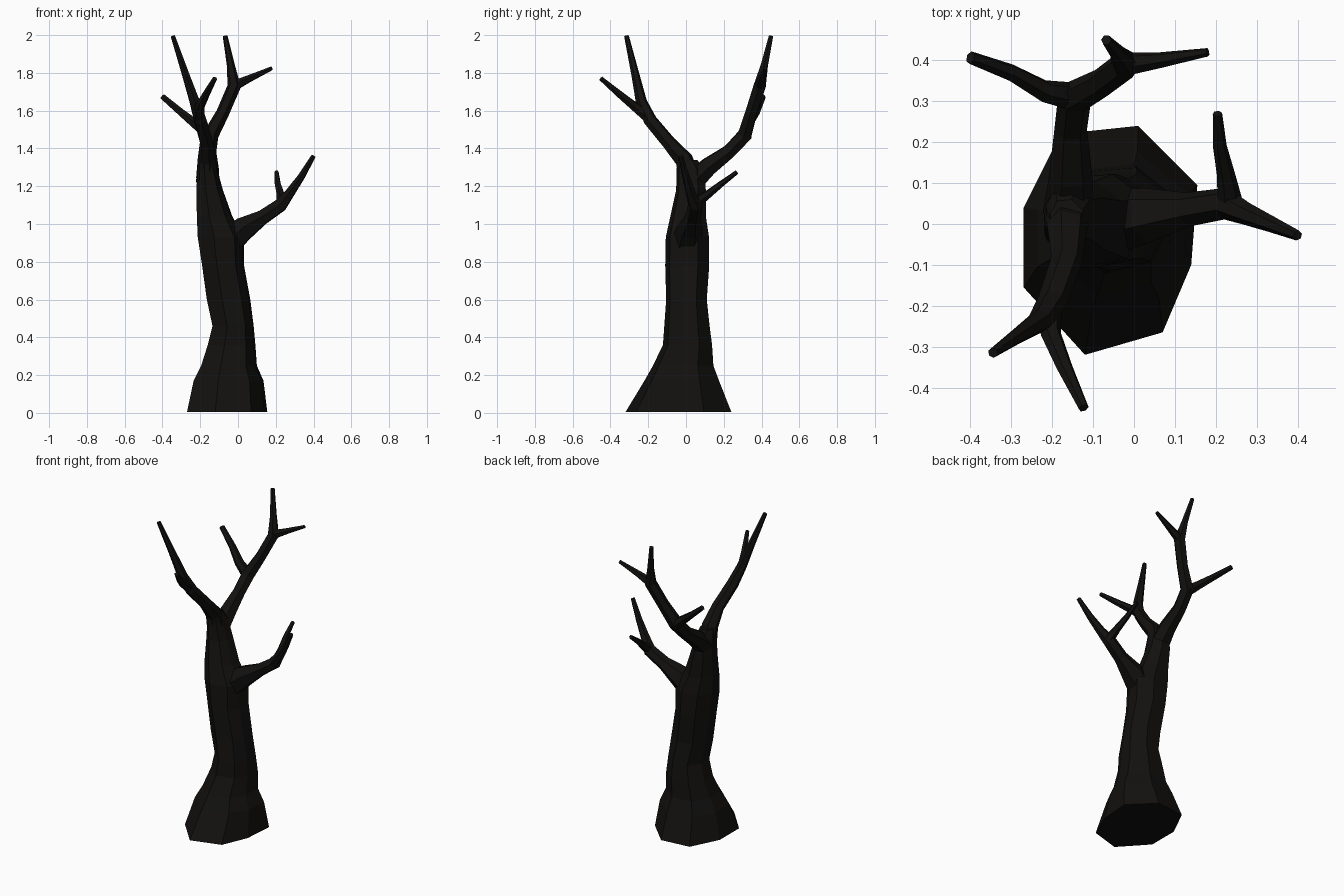
import bpy, bmesh, math
from mathutils import Vector

bark = bpy.data.materials.new("dark_bark")
bark.diffuse_color = (0.006, 0.0055, 0.005, 1)


def loft(name, rings):
    """Closed, flat-faced object skinned over a list of rings."""
    bm = bmesh.new()
    vs = [[bm.verts.new(p) for p in ring] for ring in rings]
    n = len(vs[0])
    for a, b in zip(vs, vs[1:]):
        for i in range(n):
            j = (i + 1) % n
            bm.faces.new((a[i], a[j], b[j], b[i]))
    bm.faces.new(vs[0][::-1])
    bm.faces.new(vs[-1])
    bmesh.ops.recalc_face_normals(bm, faces=bm.faces)
    me = bpy.data.meshes.new(name)
    bm.to_mesh(me)
    bm.free()
    me.materials.append(bark)
    ob = bpy.data.objects.new(name, me)
    bpy.context.collection.objects.link(ob)
    return ob


def limb(name, path, sides=6):
    """Tapering tube along (x, y, z, radius) points."""
    pts = [Vector(p[:3]) for p in path]
    rings, side = [], None
    for i, p in enumerate(pts):
        t = (pts[min(i + 1, len(pts) - 1)] - pts[max(i - 1, 0)]).normalized()
        if side is None:
            side = t.orthogonal()
        side = (side - t * side.dot(t)).normalized()
        up = t.cross(side)
        r = path[i][3] * 1.06
        rings.append([p + r * (side * math.cos(a) + up * math.sin(a))
                      for a in (2 * math.pi * k / sides for k in range(sides))])
    return loft(name, rings)


# Trunk: eight-sided root outline, fitted to (z, x min, x max, y min, y max)
outline = [(0.01, 0.24), (0.155, 0.095), (0.14, -0.10), (0.07, -0.265),
           (-0.12, -0.32), (-0.27, -0.155), (-0.27, 0.04), (-0.18, 0.22)]
unit = [((x + 0.0575) / 0.2125, (y + 0.04) / 0.28) for x, y in outline]
levels = [(0.005, -0.27, 0.155, -0.32, 0.24), (0.17, -0.235, 0.135, -0.22, 0.175),
          (0.25, -0.195, 0.10, -0.175, 0.145), (0.36, -0.16, 0.092, -0.122, 0.138),
          (0.46, -0.135, 0.083, -0.115, 0.125), (0.6, -0.165, 0.065, -0.105, 0.11),
          (0.78, -0.19, 0.032, -0.11, 0.123), (0.93, -0.213, 0.03, -0.107, 0.122),
          (1.04, -0.218, -0.03, -0.083, 0.105), (1.18, -0.22, -0.08, -0.052, 0.105),
          (1.29, -0.215, -0.11, -0.05, 0.095), (1.34, -0.205, -0.125, -0.045, 0.06)]
trunk = loft("tree_trunk", [
    [((x0 + x1) / 2 + u * (x1 - x0) / 2, (y0 + y1) / 2 + v * (y1 - y0) / 2, z)
     for u, v in unit] for z, x0, x1, y0, y1 in levels])

limbs = [
    # Front limb and its twig
    limb("front_limb", [(-0.165, 0.02, 1.24, .055), (-0.165, -0.01, 1.34, .047),
                        (-0.165, -0.09, 1.43, .036), (-0.20, -0.19, 1.55, .034),
                        (-0.23, -0.237, 1.65, .028), (-0.28, -0.27, 1.8, .02),
                        (-0.345, -0.315, 1.995, .012)]),
    limb("front_twig", [(-0.205, -0.2, 1.56, .026), (-0.203, -0.27, 1.62, .024),
                        (-0.17, -0.35, 1.685, .019), (-0.123, -0.45, 1.77, .012)]),
    # Back limb and its two twigs
    limb("back_limb", [(-0.16, 0.03, 1.22, .06), (-0.155, 0.12, 1.305, .05),
                       (-0.155, 0.23, 1.385, .038), (-0.145, 0.31, 1.47, .04),
                       (-0.08, 0.345, 1.59, .033), (-0.02, 0.39, 1.73, .034),
                       (-0.038, 0.415, 1.84, .02), (-0.068, 0.45, 1.995, .012)]),
    limb("back_left_twig", [(-0.14, 0.31, 1.46, .034), (-0.22, 0.325, 1.525, .026),
                            (-0.3, 0.37, 1.59, .02), (-0.4, 0.407, 1.675, .015)]),
    limb("back_right_twig", [(-0.025, 0.39, 1.73, .028), (0.06, 0.4, 1.77, .019),
                             (0.18, 0.42, 1.825, .01)]),
    # Right limb and its twig
    limb("right_limb", [(-0.08, 0.0, 0.88, .08), (0.03, 0.02, 0.975, .065),
                        (0.13, 0.035, 1.035, .04), (0.225, 0.05, 1.1, .037),
                        (0.275, 0.025, 1.165, .026), (0.335, 0.0, 1.25, .019),
                        (0.4, -0.028, 1.36, .012)]),
    limb("right_twig", [(0.235, 0.05, 1.11, .03), (0.225, 0.12, 1.16, .021),
                        (0.21, 0.19, 1.215, .016), (0.204, 0.27, 1.275, .011)]),
]

# Fuse all limbs into one tree surface
bpy.context.view_layer.objects.active = trunk
for ob in limbs:
    mod = trunk.modifiers.new("fuse", 'BOOLEAN')
    mod.operation, mod.solver, mod.object = 'UNION', 'EXACT', ob
    bpy.ops.object.modifier_apply(modifier=mod.name)
    bpy.data.objects.remove(ob)
trunk.name = "bare_tree"
